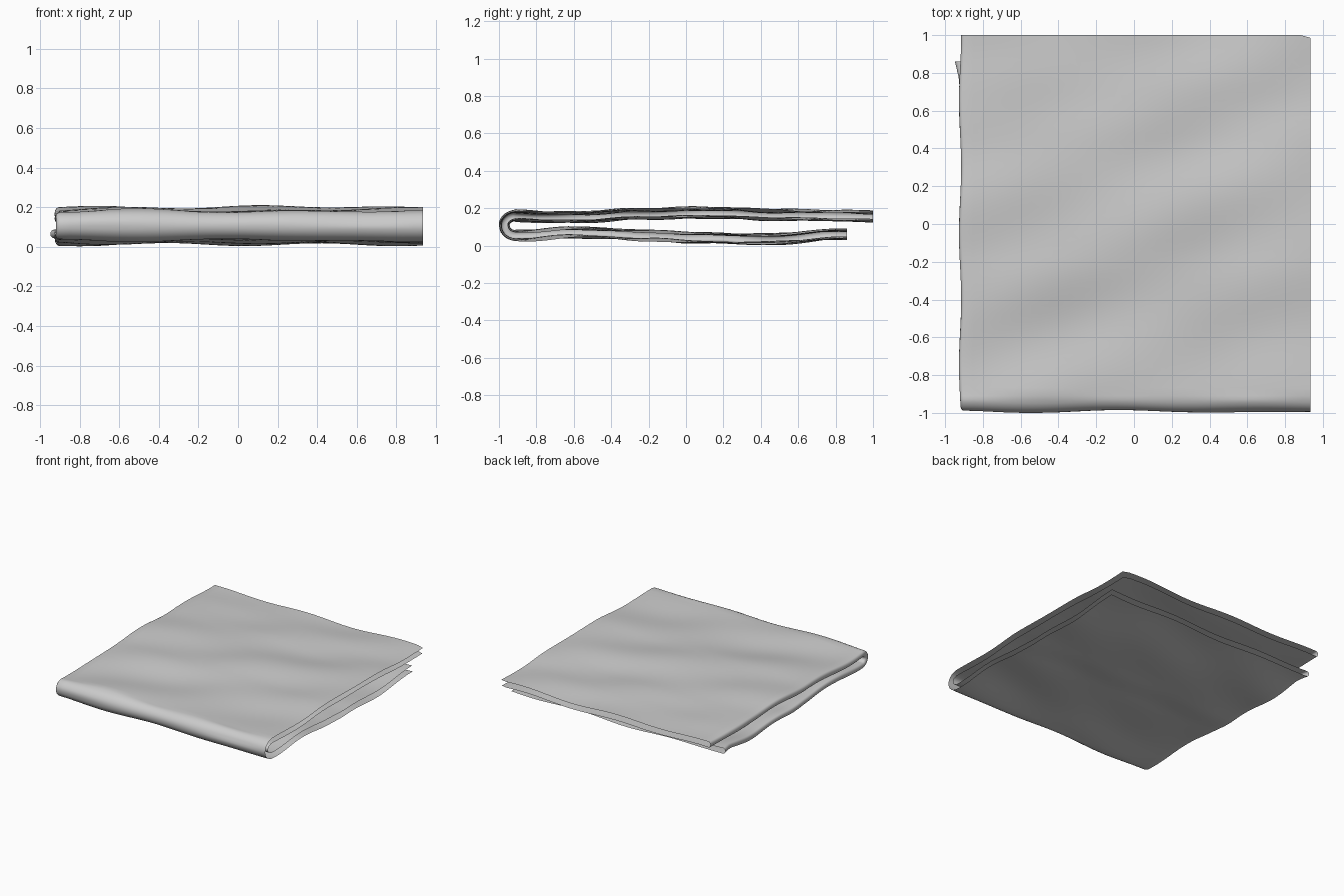
import bpy, bmesh
from math import sin, cos, pi

if "Cube" in bpy.data.objects:
    bpy.data.objects.remove(bpy.data.objects["Cube"])

# Side profile of the two stacks: (y, z) of the middle of each stack
LOWER = [(-0.91, .062), (-0.6, .078), (-0.2, .064), (0.05, .05), (0.4, .042), (0.86, .07)]
UPPER = [(-0.91, .165), (-0.6, .157), (-0.2, .176), (0.12, .182), (0.45, .17), (0.7, .168), (1.0, .16)]


def ease(pts, y):
    for (a, za), (b, zb) in zip(pts, pts[1:]):
        if y <= b:
            k = (1 - cos(pi * (y - a) / (b - a))) / 2
            return za + (zb - za) * k
    return pts[-1][1]


# Long U path: lower stack from back to front, round the fold, upper stack to the back
N = 44
path = []
for i in range(N):
    y = 0.86 + (-0.91 - 0.86) * i / N
    path.append((y, ease(LOWER, y), 0, -1))
zc, rz, ry = (.062 + .165) / 2, (.165 - .062) / 2, .06
for i in range(15):
    a = -pi / 2 - pi * i / 14
    path.append((-0.91 + ry * cos(a), zc + rz * sin(a), cos(a), sin(a)))
for i in range(1, N + 1):
    y = -0.91 + 1.91 * i / N
    path.append((y, ease(UPPER, y), 0, 1))

# Cross-section of the first fold: outer sheet, rounded left edge, inner sheet
M = 36
section = [(0.935 - 1.835 * i / M, 0.023) for i in range(M)]
section += [(-0.90 - 0.016 * cos(a), 0.023 * sin(a)) for a in [pi / 2 - pi * i / 6 for i in range(7)]]
section += [(-0.90 + 1.83 * i / M, -0.021) for i in range(1, M + 1)]

bm = bmesh.new()
rows = []
for i, (y, z, ny, nz) in enumerate(path):
    row = []
    for x, off in section:
        # Soft rumples shared by both sheets, a little more on the outer one
        up = 1 if nz > 0 else 0
        w = .006 * sin(8.3 * x + 1.3 * y + 0.8) + .004 * sin(9 * y - 4 * x + 2 * up)
        w2 = .004 * sin(6 * x - 11 * y + up) * (1 if off > 0 else .5)
        d = off + w2 + w * (1 if abs(ny) < .01 else .6)
        px = x
        # Left fold is slightly uneven and flares at the lower free corner
        if x < -0.8:
            k = (-0.8 - x) / 0.12
            px -= k * (.005 + .006 * sin(9 * y + 2))
            if not up:
                px -= k * .03 * max(0, (y - .76) / .1)
        py = y + ny * d - (.015 if x > .9 and y > .97 else 0)
        row.append(bm.verts.new((px, py, z + nz * d if ny else z + (1 if nz > 0 else -1) * d)))
    rows.append(row)
for r0, r1 in zip(rows, rows[1:]):
    for j in range(len(section) - 1):
        bm.faces.new((r0[j], r0[j + 1], r1[j + 1], r1[j]))

# Stand on the ground, with the outer side facing out
low = min(v.co.z for v in bm.verts)
for v in bm.verts:
    v.co.z -= low - .003
bm.normal_update()
bm.faces.ensure_lookup_table()
if bm.faces[len(bm.faces) - len(section) + 10].normal.z < 0:
    bmesh.ops.reverse_faces(bm, faces=bm.faces[:])
for f in bm.faces:
    f.smooth = True
me = bpy.data.meshes.new("folded_cloth")
bm.to_mesh(me)
bm.free()
bpy.context.collection.objects.link(bpy.data.objects.new("folded_cloth", me))
